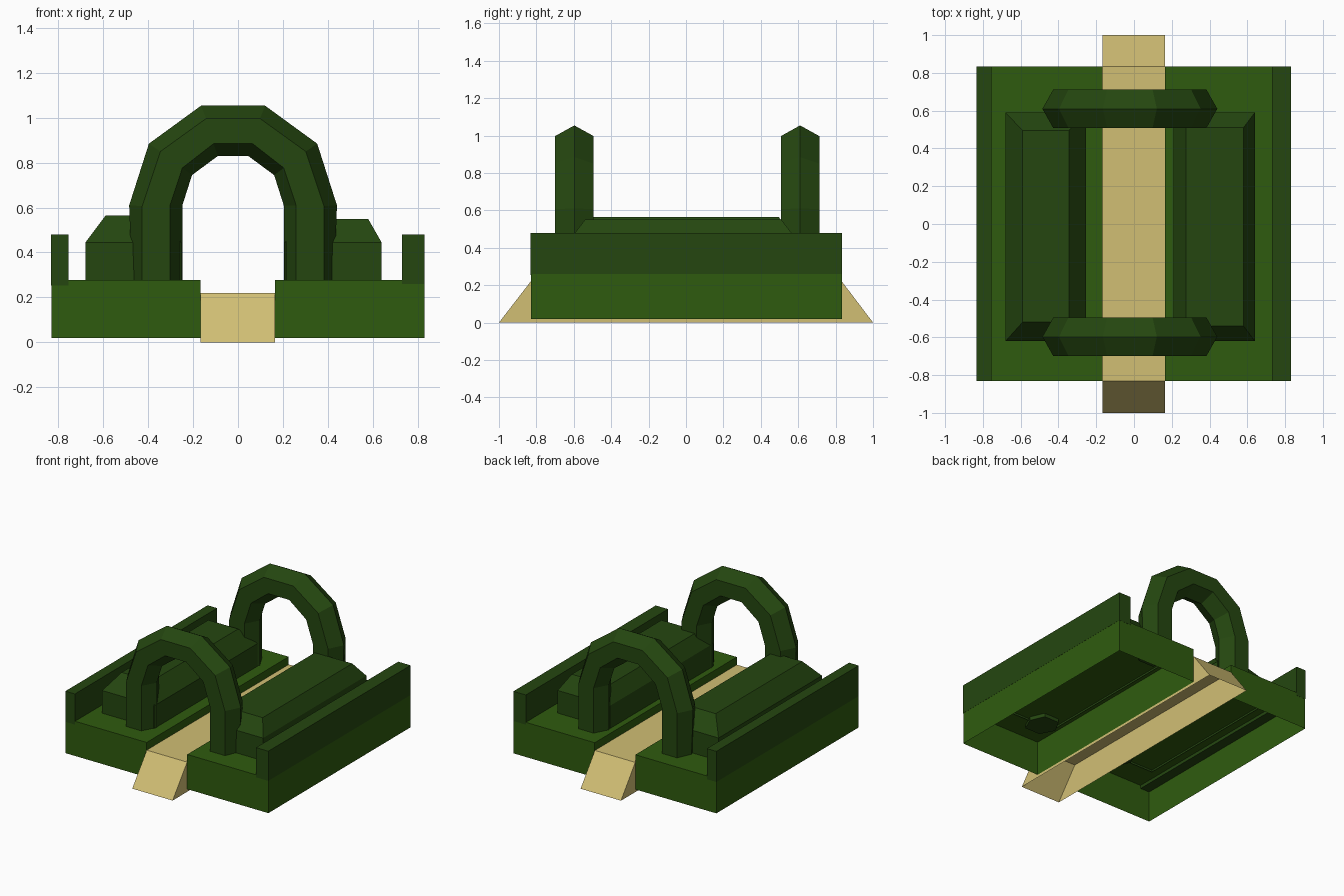
import bpy, bmesh

if "Cube" in bpy.data.objects:
    bpy.data.objects.remove(bpy.data.objects["Cube"])


def material(name, rgb):
    m = bpy.data.materials.new(name)
    m.diffuse_color = (*rgb, 1)
    m.use_nodes = True
    m.node_tree.nodes["Principled BSDF"].inputs["Base Color"].default_value = m.diffuse_color
    return m


GRASS = material("grass green", (0.028, 0.105, 0.0045))
HEDGE = material("hedge green", (0.018, 0.062, 0.005))
SAND = material("path sand", (0.64, 0.52, 0.175))


def loft(name, rings, mat, cap_start=False, cap_end=False):
    """Skin a list of equal-length closed rings; optionally cap the ends."""
    bm = bmesh.new()
    loops = [[bm.verts.new(p) for p in ring] for ring in rings]
    for a, b in zip(loops, loops[1:]):
        n = len(a)
        for i in range(n):
            j = (i + 1) % n
            bm.faces.new((a[i], a[j], b[j], b[i]))
    if cap_start:
        bm.faces.new(loops[0][::-1])
    if cap_end:
        bm.faces.new(loops[-1])
    bmesh.ops.recalc_face_normals(bm, faces=bm.faces)
    # open shells must face outwards: the cap furthest up points up
    top = max(bm.faces, key=lambda f: f.calc_center_median().z)
    if top.normal.z < -0.01:
        bmesh.ops.reverse_faces(bm, faces=bm.faces)
    mesh = bpy.data.meshes.new(name)
    bm.to_mesh(mesh)
    bm.free()
    mesh.materials.append(mat)
    ob = bpy.data.objects.new(name, mesh)
    bpy.context.collection.objects.link(ob)
    return ob


def rect(x0, x1, y0, y1, z):
    return [(x0, y0, z), (x1, y0, z), (x1, y1, z), (x0, y1, z)]


# Lawn blocks, hollow underneath
for name, x0, x1 in (("lawn_left", -0.832, -0.168), ("lawn_right", 0.165, 0.83)):
    loft(name, [rect(x0, x1, -0.83, 0.833, z) for z in (0.02, 0.277)],
         GRASS, cap_end=True)

# Sunken path with a ramp at each end, hollow underneath
loft("path", [rect(-0.167, 0.164, -1, 1, 0), rect(-0.167, 0.164, -0.83, 0.833, 0.22)],
     SAND, cap_end=True)

# Low walls along the outer sides
for name, x0, x1, z0 in (("side_wall_left", -0.833, -0.755, 0.253),
                         ("side_wall_right", 0.73, 0.831, 0.26)):
    loft(name, [rect(x0, x1, -0.832, 0.834, z) for z in (z0, 0.48)],
         HEDGE, cap_start=True, cap_end=True)

# Bevelled hedges on each lawn
for name, outer, inner, top in (
        ("hedge_left", (-0.68, -0.253, -0.62, 0.59), (-0.59, -0.345, -0.52, 0.495), 0.565),
        ("hedge_right", (0.21, 0.64, -0.62, 0.59), (0.275, 0.58, -0.54, 0.51), 0.55)):
    loft(name, [rect(*outer, 0.262), rect(*outer, 0.445), rect(*inner, top)],
         HEDGE, cap_end=True)

# Six-sided arches: half outlines (x from arch centre, z), from foot to crown
CX, FOOT, HALF = -0.022, 0.25, 0.103
OUT_RIDGE = [(0.45, FOOT), (0.463, 0.61), (0.375, 0.885), (0.143, 1.054)]
OUT_EDGE = [(0.405, FOOT), (0.405, 0.607), (0.324, 0.85), (0.12, 0.997)]
IN_EDGE = [(0.281, FOOT), (0.281, 0.61), (0.226, 0.777), (0.087, 0.885)]
IN_RIDGE = [(0.226, FOOT), (0.226, 0.61), (0.183, 0.745), (0.068, 0.83)]
SECTION = [(OUT_RIDGE, 0), (OUT_EDGE, HALF), (IN_EDGE, HALF),
           (IN_RIDGE, 0), (IN_EDGE, -HALF), (OUT_EDGE, -HALF)]

for name, cy in (("front_arch", -0.597), ("back_arch", 0.61)):
    rings = []
    for side, order in ((-1, range(4)), (1, reversed(range(4)))):
        for k in order:
            rings.append([(CX + side * line[k][0], cy + dy, line[k][1])
                          for line, dy in SECTION])
    loft(name, rings, HEDGE, cap_start=True, cap_end=True)
